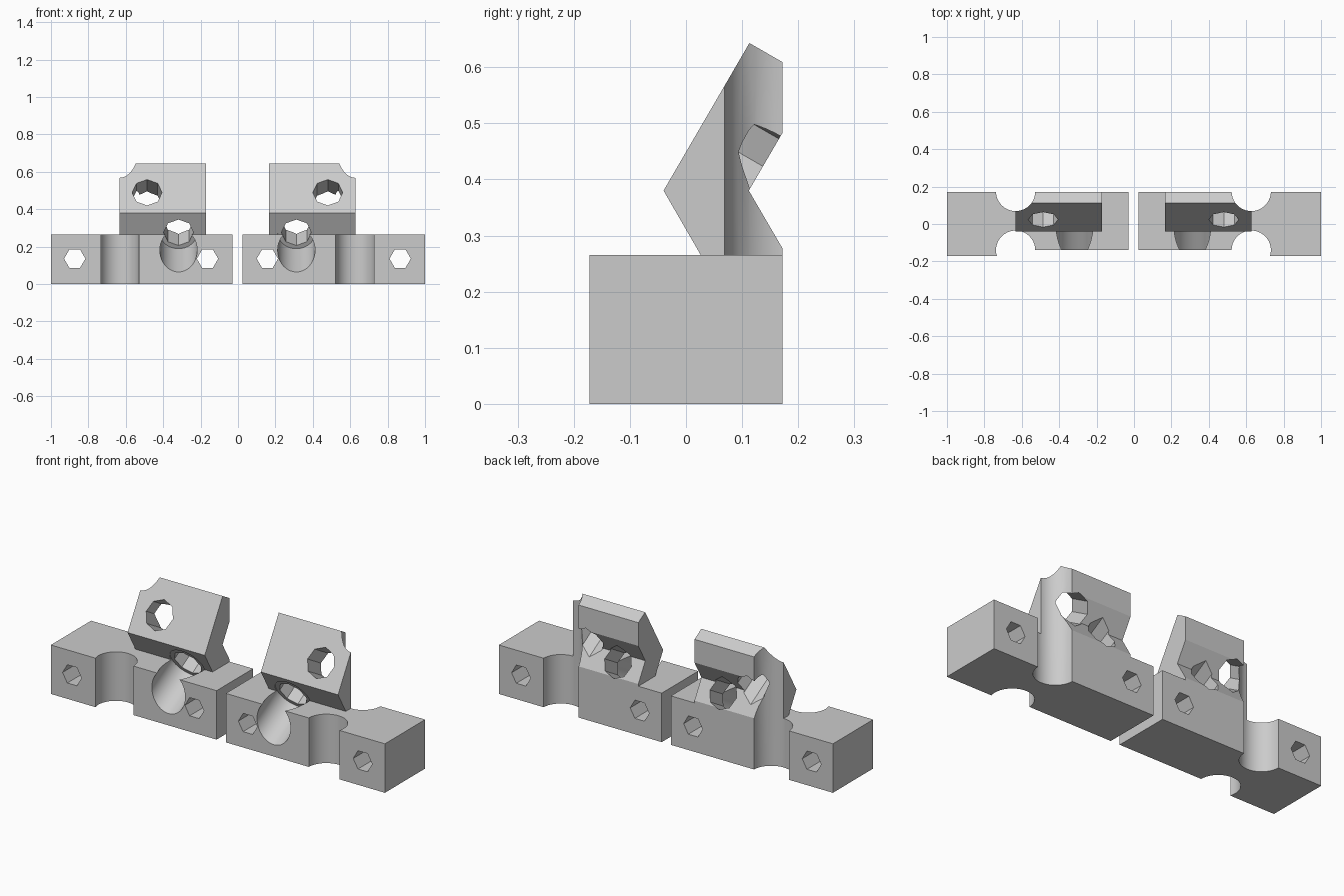
import bpy
import bmesh
from math import radians
from mathutils import Matrix, Vector

cube = bpy.data.objects.get("Cube")
if cube:
    bpy.data.objects.remove(cube, do_unlink=True)

grey = bpy.data.materials.new("matte grey")
grey.use_nodes = True
grey.diffuse_color = (0.6, 0.6, 0.6, 1)
grey.node_tree.nodes["Principled BSDF"].inputs["Base Color"].default_value = (0.6, 0.6, 0.6, 1)

TOP = 0.265
BACK = 0.172


def finish(name, bm):
    bmesh.ops.recalc_face_normals(bm, faces=bm.faces)
    mesh = bpy.data.meshes.new(name)
    bm.to_mesh(mesh)
    bm.free()
    obj = bpy.data.objects.new(name, mesh)
    bpy.context.collection.objects.link(obj)
    mesh.materials.append(grey)
    return obj


def prism(name, outline, start, end):
    """Extrude a flat outline of 3D points from start to end."""
    bm = bmesh.new()
    face = bm.faces.new([bm.verts.new(Vector(p) + start) for p in outline])
    grown = bmesh.ops.extrude_face_region(bm, geom=[face])["geom"]
    bmesh.ops.translate(bm, vec=end - start,
                        verts=[g for g in grown if isinstance(g, bmesh.types.BMVert)])
    return finish(name, bm)


def rod(name, centre, radius, length, sides, tilt):
    """Cylinder whose axis is tilted from vertical around x."""
    bm = bmesh.new()
    place = (Matrix.Translation(centre) @ Matrix.Rotation(radians(tilt), 4, 'X')
             @ Matrix.Rotation(radians(90), 4, 'Z'))
    bmesh.ops.create_cone(bm, cap_ends=True, segments=sides, radius1=radius,
                          radius2=radius, depth=length, matrix=place)
    return finish(name, bm)


def combine(target, other, operation):
    mod = target.modifiers.new("combine", 'BOOLEAN')
    mod.operation = operation
    mod.solver = 'EXACT'
    mod.object = other
    other.hide_render = True
    bpy.ops.object.select_all(action='DESELECT')
    bpy.context.view_layer.objects.active = target
    target.select_set(True)
    bpy.ops.object.modifier_apply(modifier=mod.name)
    bpy.data.objects.remove(other, do_unlink=True)


def build_bracket(name, s, inner, shift):
    def x(v):
        return s * v + shift

    # Base block, stepped slightly back on its inner half
    plan = [(s, -BACK, 0), (s, BACK, 0), (s * inner, BACK, 0), (s * inner, -0.14, 0),
            (x(0.63), -0.14, 0), (x(0.63), -BACK, 0)]
    block = prism(name, plan, Vector((0, 0, 0)), Vector((0, 0, TOP)))

    # Vertical scallop at the front
    combine(block, rod("front_scallop", (x(0.63), -0.14, 0.1), 0.105, 0.6, 40, 0), 'DIFFERENCE')

    # Bent plate rising from the block
    profile = [(-0.04, 0.38), (0.113, 0.643), (BACK, 0.609), (BACK, 0.483), (0.112, 0.38),
               (BACK, 0.277), (BACK, 0.2), (0.064, 0.2)]
    plate = prism("bent_plate", [(0, y, z) for y, z in profile],
                  Vector((x(0.63), 0, 0)), Vector((x(0.168), 0, 0)))
    combine(block, plate, 'UNION')

    # Vertical scallop at the back, through block and plate
    combine(block, rod("back_scallop", (x(0.63), 0.174, 0.4), 0.105, 1.2, 40, 0), 'DIFFERENCE')

    # Straight mounting holes
    for hx in (0.87, 0.16):
        combine(block, rod("mount_hole", (x(hx), 0, 0.135), 0.057, 1, 6, 90), 'DIFFERENCE')

    # Slanted hole in the upper leg of the plate
    combine(block, rod("upper_hole", (x(0.483), 0.025, 0.488), 0.08, 0.6, 8, 60), 'DIFFERENCE')

    # Slanted bore in the block, with a narrower hole through the lower leg
    axis = Vector((0, 0.866, 0.5))
    seat = Vector((x(0.315), 0.022, 0.273))
    combine(block, rod("wide_bore", seat - axis * 0.196, 0.1, 0.4, 40, -60), 'DIFFERENCE')
    combine(block, rod("lower_hole", seat, 0.08, 0.6, 8, -60), 'DIFFERENCE')

    bpy.ops.object.shade_smooth_by_angle(angle=radians(30))


build_bracket("left_bracket", 1, 0.025, -0.003)
build_bracket("right_bracket", -1, 0.03, -0.003)
